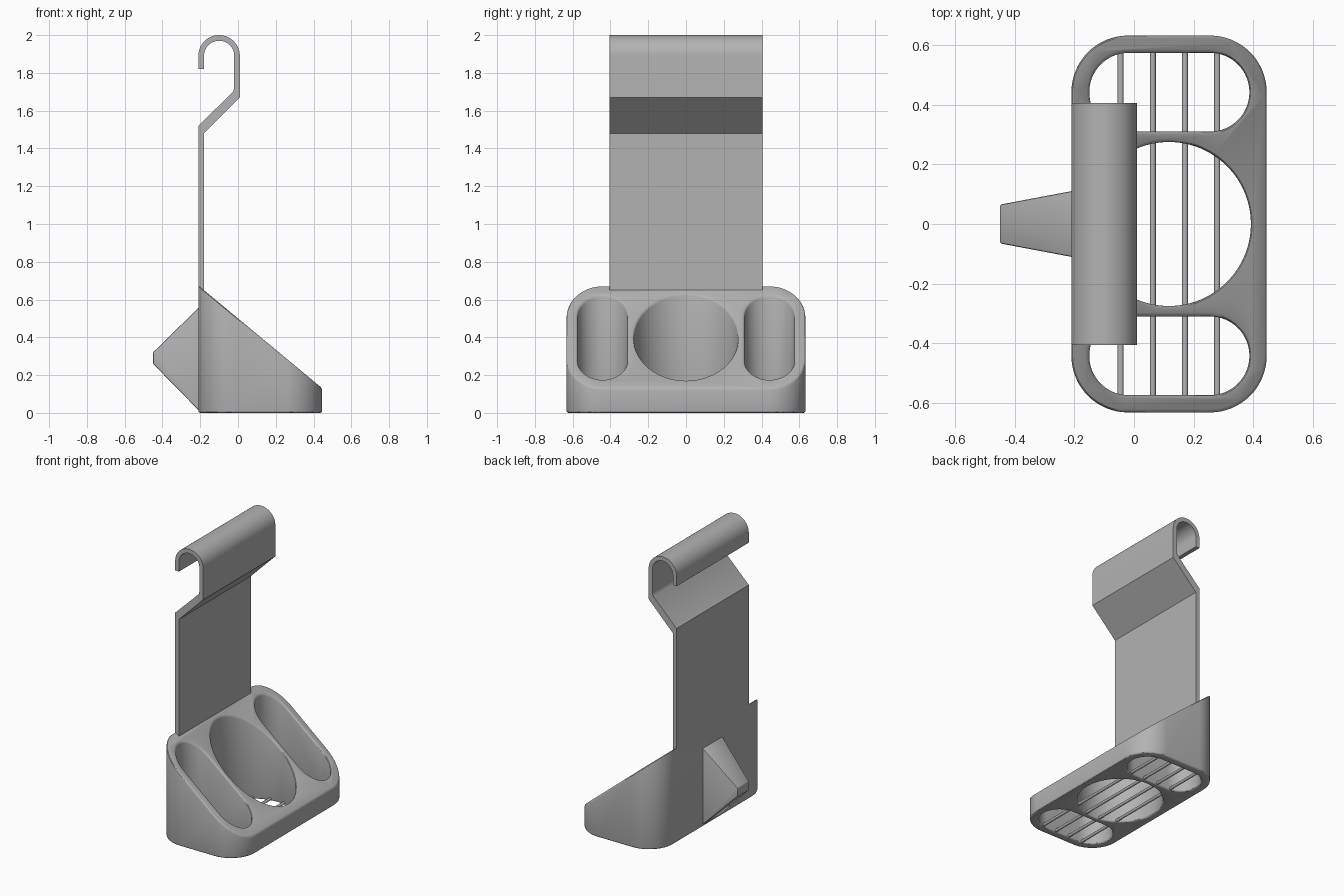
import bpy, bmesh, math
from mathutils import Matrix, Vector

if "Cube" in bpy.data.objects:
    bpy.data.objects.remove(bpy.data.objects["Cube"], do_unlink=True)

grey = bpy.data.materials.new("plain grey")
grey.use_nodes = True
grey.diffuse_color = (0.45, 0.45, 0.45, 1)
grey.node_tree.nodes["Principled BSDF"].inputs["Base Color"].default_value = grey.diffuse_color


def rounded_rect(x0, x1, y0, y1, r, steps=16):
    """Outline with round corners; a slot or circle when r is half the width."""
    points = []
    corners = [(x1 - r, y1 - r), (x0 + r, y1 - r), (x0 + r, y0 + r), (x1 - r, y0 + r)]
    for quarter, (cx, cy) in enumerate(corners):
        for i in range(steps + 1):
            a = (quarter + i / steps) * math.pi / 2
            p = Vector((cx + r * math.cos(a), cy + r * math.sin(a), 0))
            if all((p - q).length > 1e-4 for q in points):
                points.append(p)
    return points


def prism(points, offset):
    """Closed solid: a flat outline pushed along an offset."""
    bm = bmesh.new()
    face = bm.faces.new([bm.verts.new(p) for p in points])
    ext = bmesh.ops.extrude_face_region(bm, geom=[face], use_keep_orig=True)
    moved = [v for v in ext["geom"] if isinstance(v, bmesh.types.BMVert)]
    bmesh.ops.translate(bm, verts=moved, vec=offset)
    return bm


def add_object(name, bm):
    mesh = bpy.data.meshes.new(name)
    bmesh.ops.recalc_face_normals(bm, faces=bm.faces)
    bm.to_mesh(mesh)
    bm.free()
    mesh.materials.append(grey)
    obj = bpy.data.objects.new(name, mesh)
    bpy.context.collection.objects.link(obj)
    return obj


def smooth(obj):
    bpy.ops.object.select_all(action="DESELECT")
    obj.select_set(True)
    bpy.context.view_layer.objects.active = obj
    bpy.ops.object.shade_smooth_by_angle(angle=math.radians(30))


def bevel(obj, width, segments):
    mod = obj.modifiers.new("rounded_edges", "BEVEL")
    mod.width = width
    mod.segments = segments
    mod.limit_method = "ANGLE"
    mod.angle_limit = math.radians(30)
    mod.use_clamp_overlap = False


def bake(obj):
    """Turn the modifier result into the object's own mesh."""
    graph = bpy.context.evaluated_depsgraph_get()
    mesh = bpy.data.meshes.new_from_object(obj.evaluated_get(graph))
    obj.modifiers.clear()
    obj.data = mesh


# Holder body: rounded block with a sloping top
bm = prism(rounded_rect(-0.21, 0.445, -0.632, 0.632, 0.19), (0, 0, 0.9))
cut = bmesh.ops.bisect_plane(bm, geom=bm.verts[:] + bm.edges[:] + bm.faces[:],
                             plane_co=(-0.19, 0, 0.658), plane_no=(0.83, 0, 1),
                             clear_outer=True)
rim = [e for e in cut["geom_cut"] if isinstance(e, bmesh.types.BMEdge)]
bmesh.ops.edgeloop_fill(bm, edges=rim)
body = add_object("holder_body", bm)

# Round middle well and two side slots, cut right through
wells = [(-0.158, 0.392, -0.275, 0.275, 0.275, 24),
         (-0.15, 0.387, 0.31, 0.574, 0.132, 16),
         (-0.15, 0.387, -0.574, -0.31, 0.132, 16)]
cutters = []
for well in wells:
    points = [p - Vector((0, 0, 0.2)) for p in rounded_rect(*well)]
    cutter = add_object("well_cutter", prism(points, (0, 0, 1.4)))
    cutter.hide_render = True
    mod = body.modifiers.new("well", "BOOLEAN")
    mod.operation = "DIFFERENCE"
    mod.solver = "EXACT"
    mod.object = cutter
    cutters.append(cutter)
bevel(body, 0.011, 3)
bake(body)
for cutter in cutters:
    bpy.data.objects.remove(cutter, do_unlink=True)
smooth(body)

# Drain bars across the bottom of the wells
for i in range(4):
    bm = bmesh.new()
    bmesh.ops.create_cone(bm, cap_ends=True, segments=16, radius1=0.01, radius2=0.01, depth=1.18)
    bmesh.ops.rotate(bm, verts=bm.verts, matrix=Matrix.Rotation(math.pi / 2, 3, "X"))
    bmesh.ops.translate(bm, verts=bm.verts, vec=(-0.045 + 0.108 * i, 0, 0.013))
    smooth(add_object("drain_bar", bm))


# Hanging plate: one folded strip ending in a hook
def arc(radius, start, end, steps=24):
    for i in range(steps + 1):
        a = math.radians(start + (end - start) * i / steps)
        yield (-0.1 + radius * math.cos(a), 1.89 + radius * math.sin(a))


profile = [(-0.18, 0.6), (-0.18, 1.48), (0.01, 1.67), *arc(0.11, 0, 180),
           (-0.21, 1.82), (-0.18, 1.82), *arc(0.08, 180, 0),
           (-0.02, 1.72), (-0.026, 1.70), (-0.21, 1.52), (-0.21, 0.6)]
strip = [Vector((x, -0.405, z)) for x, z in profile]
smooth(add_object("hook_plate", prism(strip, (0, 0.81, 0))))

# Tapered spacer behind the body
bm = bmesh.new()
root = [(-0.2, s * 0.112, z) for s, z in ((-1, 0.005), (1, 0.005), (1, 0.565), (-1, 0.565))]
tip = [(-0.45, s * 0.065, z) for s, z in ((-1, 0.26), (1, 0.26), (1, 0.32), (-1, 0.32))]
bmesh.ops.convex_hull(bm, input=[bm.verts.new(p) for p in root + tip])
bmesh.ops.dissolve_limit(bm, angle_limit=0.02, verts=bm.verts, edges=bm.edges)
spacer = add_object("rear_spacer", bm)
bevel(spacer, 0.006, 2)
bake(spacer)
smooth(spacer)
